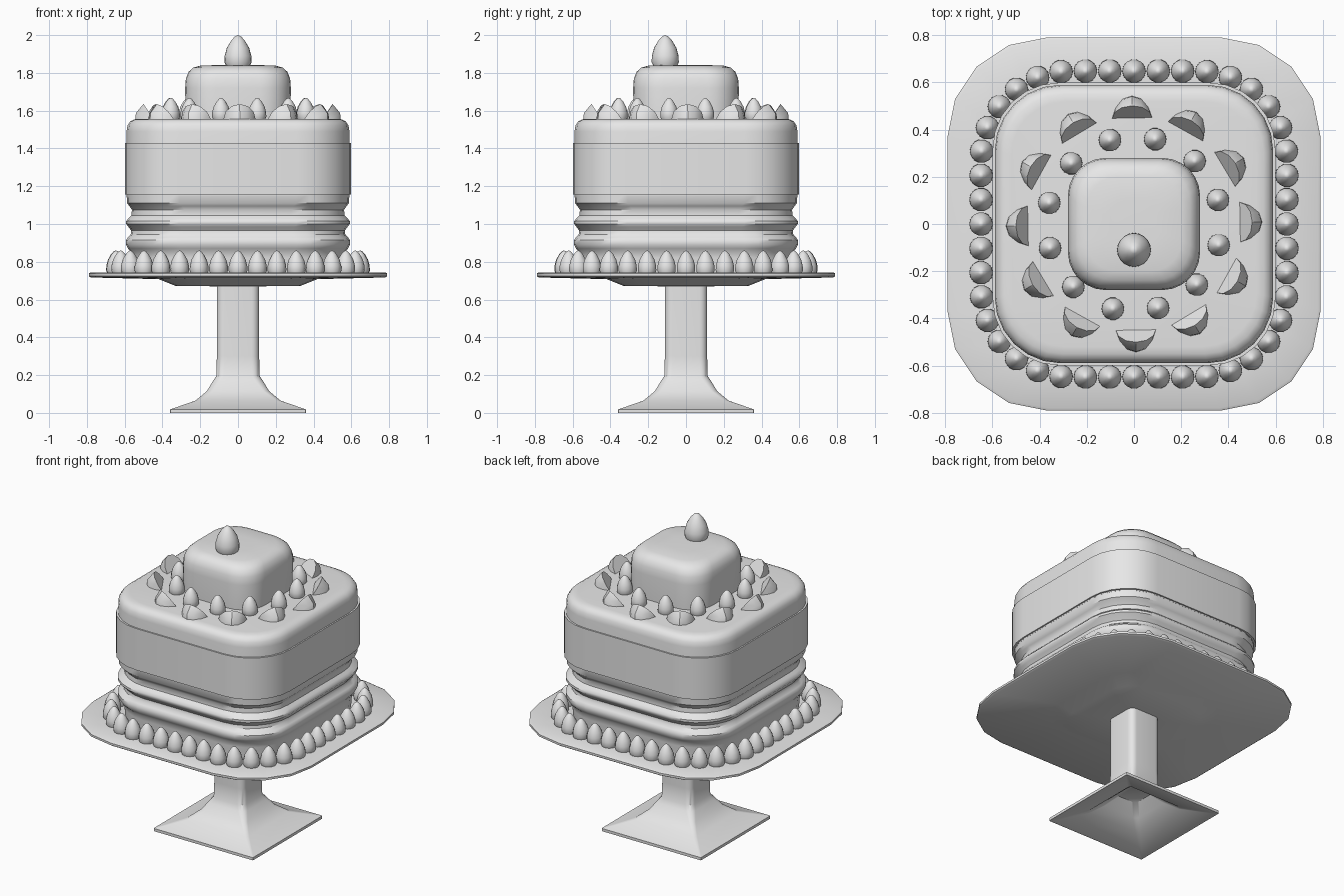
import bpy, bmesh, math
from mathutils import Matrix, Vector

cube = bpy.data.objects.get("Cube")
if cube:
    bpy.data.objects.remove(cube)

icing = bpy.data.materials.new("pale_grey")
icing.use_nodes = True
icing.diffuse_color = (0.8, 0.8, 0.8, 1)
icing.node_tree.nodes["Principled BSDF"].inputs["Base Color"].default_value = (0.8, 0.8, 0.8, 1)


def finish(bm, name, angle=40):
    """Turn a bmesh into a shaded object."""
    bmesh.ops.recalc_face_normals(bm, faces=bm.faces)
    mesh = bpy.data.meshes.new(name)
    bm.to_mesh(mesh)
    bm.free()
    mesh.materials.append(icing)
    obj = bpy.data.objects.new(name, mesh)
    bpy.context.collection.objects.link(obj)
    bpy.ops.object.select_all(action="DESELECT")
    obj.select_set(True)
    bpy.context.view_layer.objects.active = obj
    bpy.ops.object.shade_smooth_by_angle(angle=math.radians(angle))
    return obj


def rounded_square(half, radius, steps):
    """Outline of a square with round corners, counter-clockwise."""
    points = []
    for corner in range(4):
        turn = Matrix.Rotation(corner * math.pi / 2, 2)
        for i in range(steps + 1):
            a = i / steps * math.pi / 2
            c = half - radius
            points.append(turn @ Vector((c + radius * math.cos(a), c + radius * math.sin(a))))
    return points


def loft(name, profile, steps=6, angle=40):
    """Stack rounded squares given as (half width, height, corner radius)."""
    bm = bmesh.new()
    rings = [[bm.verts.new((p.x, p.y, z)) for p in rounded_square(h, r, steps)]
             for h, z, r in profile]
    for low, high in zip(rings, rings[1:]):
        for i in range(len(low)):
            j = (i + 1) % len(low)
            bm.faces.new((low[i], low[j], high[j], high[i]))
    bm.faces.new(rings[0])
    bm.faces.new(rings[-1])
    return finish(bm, name, angle)


def drop(bm, x, y, z, radius, height, sides=14):
    """Piped drop with a wide foot and a pointed tip."""
    profile = [(0.85, 0), (1, 0.15), (0.98, 0.35), (0.82, 0.6), (0.5, 0.83), (0.22, 0.96)]
    rings = []
    for r, h in profile:
        rings.append([bm.verts.new((x + radius * r * math.cos(k * math.tau / sides),
                                    y + radius * r * math.sin(k * math.tau / sides),
                                    z + height * h)) for k in range(sides)])
    tip = bm.verts.new((x, y, z + height))
    bm.faces.new(rings[0])
    for i in range(sides):
        j = (i + 1) % sides
        for low, high in zip(rings, rings[1:]):
            bm.faces.new((low[i], low[j], high[j], high[i]))
        bm.faces.new((rings[-1][i], rings[-1][j], tip))


# Stand: hollow flared foot and square stem
loft("stand_foot_and_stem", [
    (0.08, 0.16, 0.03), (0.14, 0.1, 0.03), (0.2, 0.05, 0.02), (0.345, 0.0, 0.005),
    (0.36, 0.0, 0.005), (0.36, 0.018, 0.005), (0.225, 0.065, 0.02), (0.165, 0.115, 0.03),
    (0.135, 0.165, 0.04), (0.115, 0.195, 0.04), (0.112, 0.3, 0.04), (0.112, 0.69, 0.04)])

# Plate with a shallow raised underside
loft("stand_plate", [
    (0.1, 0.67, 0.04), (0.33, 0.672, 0.15), (0.42, 0.708, 0.22), (0.78, 0.717, 0.42),
    (0.79, 0.724, 0.42), (0.79, 0.738, 0.42), (0.78, 0.744, 0.42), (0.6, 0.738, 0.3)], steps=4)

# Main cake: rippled lower drape
loft("lower_drape", [
    (0.56, 0.735, 0.28), (0.565, 0.82, 0.28), (0.568, 0.85, 0.28), (0.582, 0.87, 0.28),
    (0.592, 0.89, 0.28), (0.592, 0.915, 0.28), (0.582, 0.93, 0.28), (0.568, 0.945, 0.28),
    (0.566, 0.965, 0.28), (0.58, 0.985, 0.28), (0.592, 1.0, 0.28), (0.592, 1.015, 0.28),
    (0.58, 1.03, 0.28), (0.564, 1.045, 0.28), (0.562, 1.075, 0.28), (0.575, 1.095, 0.28),
    (0.588, 1.11, 0.28), (0.59, 1.17, 0.28)])

# Smooth upper half with a soft top edge
loft("upper_cake", [
    (0.59, 1.15, 0.28), (0.59, 1.49, 0.28), (0.585, 1.522, 0.275), (0.571, 1.543, 0.265),
    (0.55, 1.554, 0.25), (0.52, 1.557, 0.23)])

# Ribbon around the cake
loft("cake_ribbon", [
    (0.58, 1.156, 0.27), (0.599, 1.156, 0.28), (0.599, 1.428, 0.28), (0.58, 1.428, 0.27)])

# Small top tier
loft("top_tier", [
    (0.277, 1.55, 0.16), (0.28, 1.72, 0.16), (0.276, 1.77, 0.16), (0.262, 1.805, 0.155),
    (0.238, 1.828, 0.15), (0.2, 1.838, 0.13), (0.1, 1.842, 0.07)], angle=50)

# Single drop on the top tier
bm = bmesh.new()
drop(bm, 0, -0.11, 1.832, 0.072, 0.168, 20)
finish(bm, "crowning_drop", 60)

# Piped border: drops evenly spaced along a rounded square
path = rounded_square(0.648, 0.38, 16)
path = [(path[-1] + path[0]) / 2] + path
path.append(path[0])
lengths = [(b - a).length for a, b in zip(path, path[1:])]
count = 44
bm = bmesh.new()
for k in range(count):
    left = sum(lengths) * k / count
    i = 0
    while left > lengths[i]:
        left -= lengths[i]
        i += 1
    p = path[i].lerp(path[i + 1], left / lengths[i])
    drop(bm, p.x, p.y, 0.735, 0.05, 0.125)
finish(bm, "border_drops", 60)

# Ring of drops around the top tier
bm = bmesh.new()
for k in range(12):
    a = math.radians(16 + 30 * k)
    drop(bm, 0.37 * math.cos(a), 0.37 * math.sin(a), 1.55, 0.048, 0.118)
finish(bm, "ring_drops", 60)

# Fruit slices: half discs leaning outward, with a rounded back
for k in range(12):
    bm = bmesh.new()
    for i in range(7):
        a = math.pi * i / 6
        c, s = math.cos(a), math.sin(a)
        bm.verts.new((0.446 + 0.055 * s, 0.086 * c, 1.552 + 0.083 * s))
        bm.verts.new((0.446 + 0.097 * s, 0.08 * c, 1.552))
        if 0 < i < 6:
            bm.verts.new((0.446 + 0.095 * s, 0.07 * c, 1.552 + 0.035 * s))
    bmesh.ops.convex_hull(bm, input=bm.verts)
    bmesh.ops.rotate(bm, verts=bm.verts, matrix=Matrix.Rotation(math.radians(30 * k + 1), 3, "Z"))
    finish(bm, f"fruit_slice_{k + 1}", 30)
